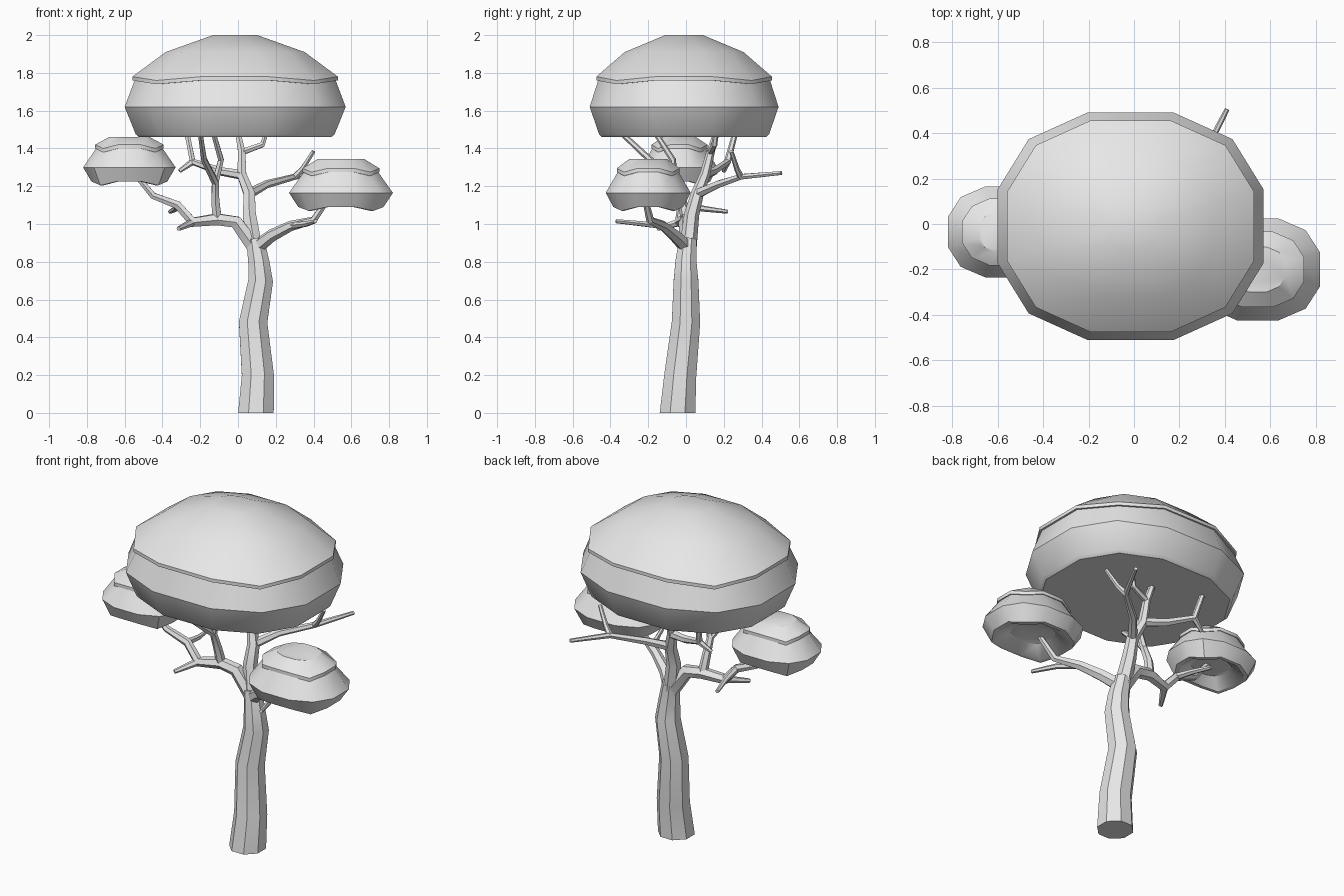
import bpy, bmesh, math
from mathutils import Vector

if "Cube" in bpy.data.objects:
    bpy.data.objects.remove(bpy.data.objects["Cube"], do_unlink=True)

colour = (.8, .8, .8, 1)
grey = bpy.data.materials.new("plain_grey")
grey.use_nodes = True
grey.diffuse_color = colour
grey.node_tree.nodes["Principled BSDF"].inputs["Base Color"].default_value = colour


def loft(name, rings, sharp_angle):
    """Skin a list of equal-length point rings and close both ends."""
    bm = bmesh.new()
    loops = [[bm.verts.new(point) for point in ring] for ring in rings]
    for lower, upper in zip(loops, loops[1:]):
        for i in range(len(lower)):
            bm.faces.new((lower[i - 1], lower[i], upper[i], upper[i - 1]))
    bm.faces.new(loops[0][::-1])
    bm.faces.new(loops[-1])
    bmesh.ops.recalc_face_normals(bm, faces=bm.faces)
    mesh = bpy.data.meshes.new(name)
    bm.to_mesh(mesh)
    bm.free()
    mesh.materials.append(grey)
    obj = bpy.data.objects.new(name, mesh)
    bpy.context.collection.objects.link(obj)
    bpy.ops.object.select_all(action='DESELECT')
    obj.select_set(True)
    bpy.context.view_layer.objects.active = obj
    bpy.ops.object.shade_smooth_by_angle(angle=math.radians(sharp_angle))


def swell(value):
    """Push a sine or cosine outwards so that a circle becomes squarish."""
    return math.copysign(abs(value) ** .85, value)


def squarish_ring(centre, half, scale, height, droop):
    """Twelve-cornered rounded square whose diagonal corners hang lower."""
    ring = []
    widest = swell(math.cos(math.radians(15)))
    for corner in range(12):
        angle = math.radians(15 + 30 * corner)
        drop = droop if corner % 3 == 1 else 0
        ring.append((centre[0] + half[0] * scale * swell(math.cos(angle)) / widest,
                     centre[1] + half[1] * scale * swell(math.sin(angle)) / widest,
                     height - drop))
    return ring


def foliage(name, centre, half, bowl, cap):
    """Bowl with a separate cap; each layer is (scale, height, corner droop)."""
    for part, layers in (("bowl", bowl), ("cap", cap)):
        rings = [squarish_ring(centre, half, *layer) for layer in layers]
        loft(name + "_" + part, rings, 35)


def small_puff(name, centre, half, base, middle, rim, top):
    """Side puff with a hollow underside and a thin lip below its cap."""
    lip = .02
    foliage(name, centre, half,
            bowl=[(.45, base + 2 * lip, 0), (.72, base, lip), (.82, base, lip),
                  (1, middle, 0), (.69, rim, lip)],
            cap=[(.67, rim - lip / 2, lip), (.74, rim - lip / 2, lip),
                 (.74, rim + lip / 2, lip), (.44, top, 0)])


def limb(name, points, thick, thin, sides=6):
    """Evenly tapering tube; returns its points so that others can join them."""
    points = [Vector(point) for point in points]
    last = len(points) - 1
    up = Vector((0, 0, 1))
    rings = []
    for i, point in enumerate(points):
        along = points[min(i + 1, last)] - points[max(i - 1, 0)]
        tilt = up.rotation_difference(up if point.z == 0 else along)
        radius = thick + (thin - thick) * i / last
        ring = []
        for side in range(sides):
            angle = math.tau * (side + .5) / sides
            offset = Vector((math.cos(angle), math.sin(angle), 0)) * radius
            ring.append(point + tilt @ offset)
        rings.append(ring)
    loft(name, rings, 30)
    return points


# Crown
crown_lip = .02
foliage("crown", centre=(-.015, -.01), half=(.585, .5),
        bowl=[(.87, 1.46, 0), (.9, 1.475, 0), (1, 1.62, 0), (.91, 1.76, crown_lip)],
        cap=[(.9, 1.76, crown_lip), (.93, 1.76, crown_lip),
             (.93, 1.78, crown_lip), (.63, 1.91, 0), (.2, 2, 0)])

# Side puffs
small_puff("right_puff", centre=(-.575, -.035), half=(.245, .2),
           base=1.225, middle=1.3, rim=1.41, top=1.46)
small_puff("left_puff", centre=(.545, -.2), half=(.275, .225),
           base=1.09, middle=1.165, rim=1.285, top=1.345)

# Trunk
trunk = limb("trunk", [(.095, -.045, 0), (.105, -.03, .2), (.08, 0, .48),
                       (.12, 0, .7), (.11, 0, .8), (.09, .01, .92)],
             thick=.102, thin=.05, sides=8)
fork = trunk[-1] - Vector((0, 0, .05))

# Central limb with its forks towards the rear
centre = limb("centre_limb", [fork, (.06, .03, 1.05), (.06, .06, 1.16),
                              (.02, .1, 1.26), (.02, .13, 1.38), (0, .16, 1.48)],
              thick=.046, thin=.016)
limb("centre_twig", [centre[4], (.13, .15, 1.42), (.15, .16, 1.49)],
     thick=.018, thin=.014)
rear = limb("rear_limb", [centre[2], (.15, .17, 1.21), (.3, .29, 1.25), (.41, .505, 1.27)],
            thick=.027, thin=.011)
limb("rear_twig", [rear[2], (.34, .27, 1.29), (.4, .24, 1.385)],
     thick=.018, thin=.011)
rear_side = limb("rear_side_limb", [centre[3], (-.1, .15, 1.28), (-.24, .22, 1.33),
                                    (-.27, .26, 1.48)],
                 thick=.026, thin=.015)
limb("rear_side_twig", [rear_side[2], (-.31, .2, 1.28)], thick=.018, thin=.011)

# Limb carrying the left puff
left = limb("left_limb", [fork, (.18, -.06, .94), (.28, -.12, .99),
                          (.4, -.19, 1.02), (.49, -.22, 1.15)],
            thick=.04, thin=.015)
limb("left_twig", [left[2], (.36, -.22, 1), (.41, -.37, 1.015)],
     thick=.02, thin=.011)

# Limb carrying the right puff
right = limb("right_limb", [fork, (-.01, 0, 1.01), (-.11, 0, 1.025), (-.24, -.03, 1.01),
                            (-.32, -.02, 1.1), (-.45, -.03, 1.15), (-.55, -.04, 1.27)],
             thick=.044, thin=.015)
limb("right_twig", [right[3], (-.315, -.15, .975)], thick=.022, thin=.012)
limb("right_rear_twig", [right[4], (-.33, .1, 1.08), (-.36, .22, 1.065)],
     thick=.02, thin=.011)

# Forward limb reaching under the crown
front = limb("front_limb", [right[2], (-.12, -.02, 1.12), (-.12, -.06, 1.22),
                            (-.18, -.19, 1.34), (-.2, -.34, 1.48)],
             thick=.028, thin=.014)
limb("front_twig", [front[2], (-.09, -.07, 1.34), (-.13, -.16, 1.48)],
     thick=.02, thin=.014)
